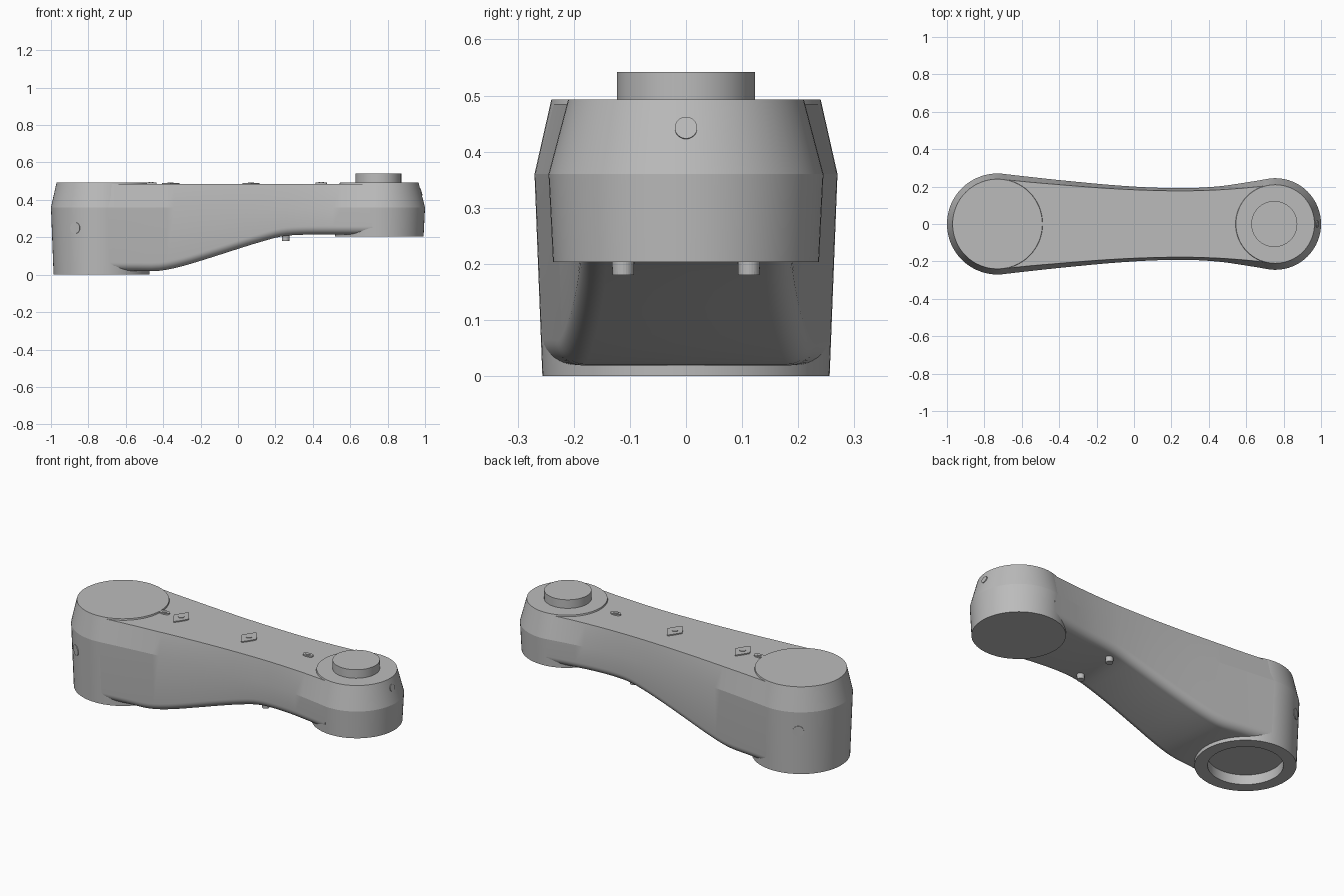
import bpy, bmesh
from math import sin, cos, pi, radians, sqrt
from mathutils import Vector

if "Cube" in bpy.data.objects:
    bpy.data.objects.remove(bpy.data.objects["Cube"], do_unlink=True)

# Single flat material
grey = bpy.data.materials.new("plain grey")
grey.use_nodes = True
grey.diffuse_color = (0.5, 0.5, 0.5, 1)
grey.node_tree.nodes["Principled BSDF"].inputs["Base Color"].default_value = (0.5, 0.5, 0.5, 1)


def loft(name, rings):
    """Solid skinned through equal-length rings of points, capped at both ends."""
    bm = bmesh.new()
    loops = [[bm.verts.new(p) for p in ring] for ring in rings]
    n = len(loops[0])
    for a, b in zip(loops, loops[1:]):
        for i in range(n):
            j = (i + 1) % n
            bm.faces.new((a[i], a[j], b[j], b[i]))
    bm.faces.new(loops[0][::-1])
    bm.faces.new(loops[-1])
    bmesh.ops.recalc_face_normals(bm, faces=bm.faces)
    mesh = bpy.data.meshes.new(name)
    bm.to_mesh(mesh)
    bm.free()
    obj = bpy.data.objects.new(name, mesh)
    bpy.context.collection.objects.link(obj)
    mesh.materials.append(grey)
    return obj


def smooth(obj):
    bpy.ops.object.select_all(action="DESELECT")
    obj.select_set(True)
    bpy.context.view_layer.objects.active = obj
    bpy.ops.object.shade_smooth_by_angle(angle=radians(13))


def lathe(name, x, profile, y=0, segments=64):
    """Turned part about a vertical axis; profile holds (radius, z)."""
    turns = [2 * pi * i / segments for i in range(segments)]
    return loft(name, [[(x + r * cos(t), y + r * sin(t), z) for t in turns] for r, z in profile])


def button(name, centre, normal, radius, depth):
    """Short round plug facing along normal."""
    obj = lathe(name, 0, [(radius, -depth), (radius, 0.003)], segments=32)
    obj.rotation_euler = Vector(normal).to_track_quat("Z", "Y").to_euler()
    obj.location = centre
    smooth(obj)


def plate(name, x, a, b, power, z0, z1):
    """Thin superellipse plate on the top face."""
    outline = []
    for i in range(32):
        c, s = cos(2 * pi * i / 32), sin(2 * pi * i / 32)
        k = (abs(c) ** power + abs(s) ** power) ** (-1 / power)
        outline.append((x + a * c * k, b * s * k))
    loft(name, [[(px, py, z) for px, py in outline] for z in (z0, z1)])


# Joint housings at the two ends
BIG, SMALL = -0.73, 0.755
smooth(lathe("large_joint_housing", BIG,
             [(0.19, 0.055), (0.19, 0), (0.256, 0), (0.27, 0.36), (0.24, 0.493)]))
smooth(lathe("small_joint_housing", SMALL,
             [(0.237, 0.203), (0.245, 0.36), (0.21, 0.493)]))
smooth(lathe("output_boss", 0.75, [(0.123, 0.48), (0.123, 0.542)]))

# Arm stations: x, widest half width, top half width, underside height
STATIONS = [
    (-0.70, 0.268, 0.238, 0.02), (-0.55, 0.251, 0.223, 0.02),
    (-0.42, 0.237, 0.212, 0.021), (-0.30, 0.225, 0.202, 0.045),
    (-0.15, 0.211, 0.191, 0.09), (0.0, 0.2, 0.183, 0.138),
    (0.12, 0.194, 0.179, 0.175), (0.23, 0.192, 0.177, 0.204),
    (0.33, 0.193, 0.178, 0.213), (0.46, 0.202, 0.183, 0.215),
    (0.60, 0.222, 0.193, 0.215), (0.72, 0.242, 0.206, 0.215)]


def catmull(p0, p1, p2, p3, t):
    return [0.5 * (2 * b + (c - a) * t + (2 * a - 5 * b + 4 * c - d) * t * t
                   + (3 * b - a - 3 * c + d) * t ** 3)
            for a, b, c, d in zip(p0, p1, p2, p3)]


def section(x, wide, top, base):
    """Arm cross-section: chamfered above, rounded below."""
    fillet = 0.045
    low = wide - 0.04 * (0.36 - base - fillet)
    half = [(top, 0.485), (wide, 0.36)]
    for i in range(9):
        a = pi / 2 * i / 8
        half.append((low - fillet + fillet * cos(a), base + fillet - fillet * sin(a)))
    return [(x, y, z) for y, z in half] + [(x, -y, z) for y, z in reversed(half)]


padded = [STATIONS[0]] + STATIONS + [STATIONS[-1]]
rings = []
for k in range(len(STATIONS) - 1):
    rings += [section(*catmull(*padded[k:k + 4], t / 3)) for t in range(3)]
rings.append(section(*STATIONS[-1]))
arm = loft("arm_body", rings)

# Keep the recess under the large joint open
cutter = lathe("recess_cutter", BIG, [(0.2, -0.1), (0.2, 0.07)])
cutter.hide_render = True
cut = arm.modifiers.new("recess", "BOOLEAN")
cut.operation = "DIFFERENCE"
cut.solver = "EXACT"
cut.object = cutter
bpy.ops.object.select_all(action="DESELECT")
arm.select_set(True)
bpy.context.view_layer.objects.active = arm
bpy.ops.object.modifier_apply(modifier=cut.name)
bpy.data.objects.remove(cutter, do_unlink=True)
smooth(arm)

# Diamond plates with centre studs, and small oval connectors
for i, x in enumerate((-0.36, 0.07)):
    plate(f"diamond_plate_{i + 1}", x, 0.046, 0.069, 1.1, 0.48, 0.491)
    plate(f"diamond_stud_{i + 1}", x, 0.016, 0.016, 2, 0.48, 0.494)
for i, x in enumerate((-0.465, 0.445)):
    plate(f"oval_connector_{i + 1}", x, 0.03, 0.017, 2.5, 0.48, 0.492)
    plate(f"oval_connector_core_{i + 1}", x, 0.014, 0.01, 2, 0.48, 0.495)

# Plugs on the housings
dx = -0.14
dy = sqrt(0.265 ** 2 - dx ** 2)
for side, label in ((-1, "front"), (1, "back")):
    button(f"{label}_plug", (BIG + dx, side * dy, 0.25), (dx, side * dy, -0.01), 0.03, 0.02)
button("end_plug", (SMALL + 0.224, 0, 0.442), (0.967, 0, 0.255), 0.02, 0.02)

# Pins under the arm
for side, label in ((-1, "right"), (1, "left")):
    smooth(lathe(f"{label}_pin", 0.255, [(0.019, 0.18), (0.021, 0.23)], y=side * 0.112, segments=24))
